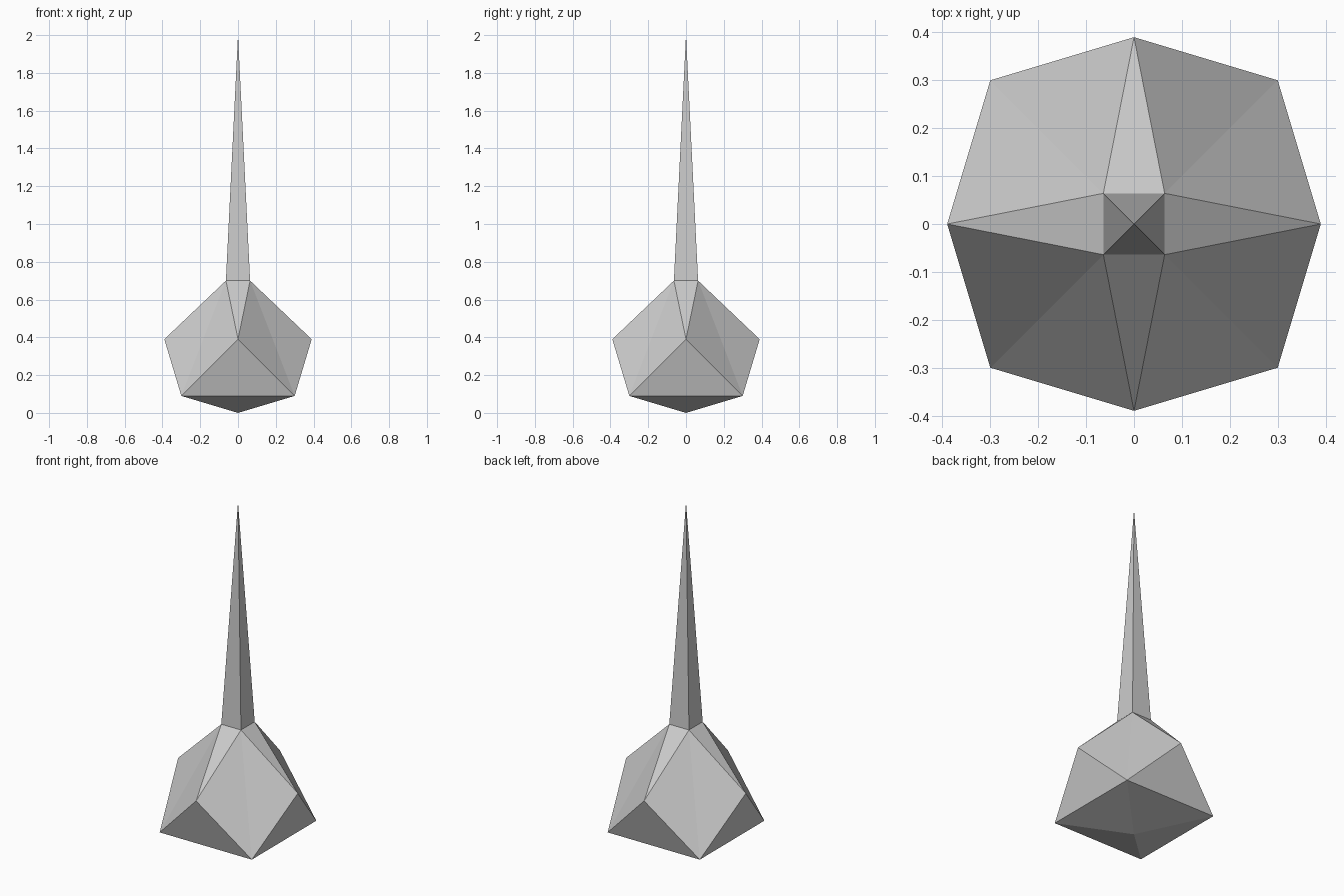
import bpy, bmesh
from math import cos, sin, pi, sqrt

if "Cube" in bpy.data.objects:
    bpy.data.objects.remove(bpy.data.objects["Cube"])


def ring(bm, radius, z, start):
    """Four vertices evenly spaced round the z axis."""
    return [bm.verts.new((radius * cos(start + i * pi / 2),
                          radius * sin(start + i * pi / 2), z)) for i in range(4)]


def finish(bm, name):
    mesh = bpy.data.meshes.new(name)
    bm.to_mesh(mesh)
    bm.free()
    obj = bpy.data.objects.new(name, mesh)
    bpy.context.collection.objects.link(obj)
    return obj


NECK_R, NECK_Z = 0.064 * sqrt(2), 0.70

# Faceted bulb: bottom point, wide square, side points, narrow neck square
bm = bmesh.new()
foot = bm.verts.new((0, 0, 0))
base = ring(bm, 0.30 * sqrt(2), 0.09, pi / 4)
side = ring(bm, 0.39, 0.39, 0)
neck = ring(bm, NECK_R, NECK_Z, pi / 4)
for i in range(4):
    j = (i + 1) % 4
    bm.faces.new((foot, base[j], base[i]))           # underside
    bm.faces.new((base[i], base[j], side[j]))        # lower triangle
    bm.faces.new((side[j], neck[j], neck[i]))        # upper sliver
    bm.faces.new((side[i], base[i], neck[i]))        # corner facet, split
    bm.faces.new((base[i], side[j], neck[i]))        # down its middle
finish(bm, "faceted_bulb")

# Tall four-sided spire rising from the neck
bm = bmesh.new()
tip = bm.verts.new((0, 0, 2))
rim = ring(bm, NECK_R, NECK_Z, pi / 4)
for i in range(4):
    bm.faces.new((rim[i], rim[(i + 1) % 4], tip))
finish(bm, "spire")
